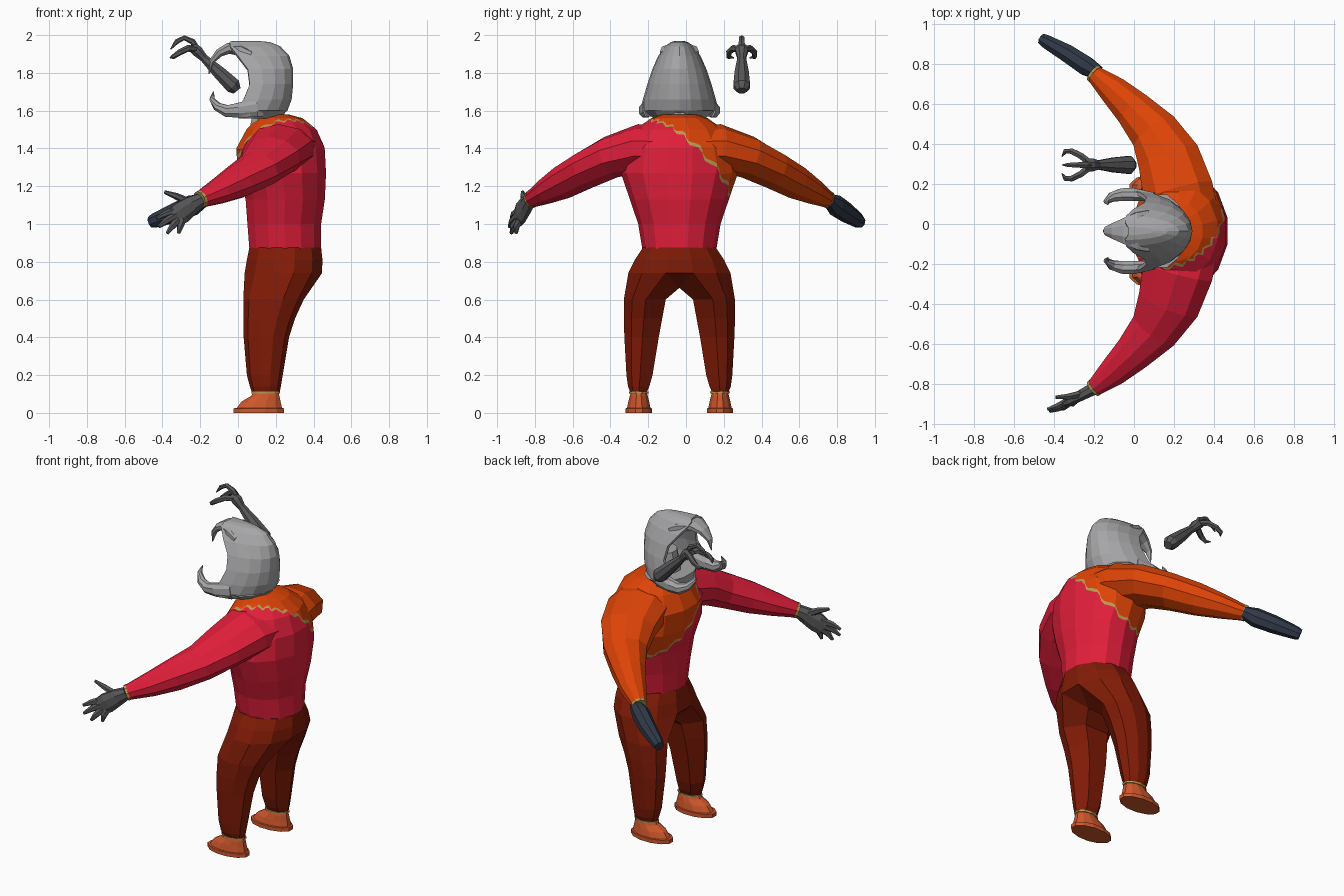
import bpy, bmesh
from math import cos, sin, pi, atan2, radians
from mathutils import Vector

cube = bpy.data.objects.get("Cube")
if cube:
    bpy.data.objects.remove(cube)

MID = -0.035          # the body's plane of symmetry in y
UP = Vector((0, 0, 1))


def material(name, r, g, b):
    m = bpy.data.materials.new(name)
    m.use_nodes = True
    m.diffuse_color = (r, g, b, 1)
    m.node_tree.nodes["Principled BSDF"].inputs["Base Color"].default_value = (r, g, b, 1)
    return m


RED = material("crimson cloth", .75, .013, .042)
ORANGE = material("orange cloth", .73, .057, .002)
BROWN = material("rust trousers", .22, .011, .002)
SHOE = material("shoe leather", .62, .095, .025)
GREY = material("pale metal", .38, .38, .39)
DARK = material("dark grey", .1, .1, .105)
NAVY = material("dark slate", .03, .041, .065)
GOLD = material("gold trim", .5, .33, .08)


def finish(name, bm, *mats):
    bmesh.ops.recalc_face_normals(bm, faces=bm.faces)
    me = bpy.data.meshes.new(name)
    bm.to_mesh(me)
    bm.free()
    for m in mats:
        me.materials.append(m)
    ob = bpy.data.objects.new(name, me)
    bpy.context.collection.objects.link(ob)
    return ob


def bridge(bm, loops):
    for a, b in zip(loops, loops[1:]):
        for i in range(len(a)):
            j = (i + 1) % len(a)
            bm.faces.new((a[i], a[j], b[j], b[i]))


def loft(rings, n):
    """Skin capped rings given as (centre, half axis, half axis)."""
    bm = bmesh.new()
    angles = [2 * pi * (i + .5) / n for i in range(n)]
    loops = [[bm.verts.new(c + u * cos(a) + v * sin(a)) for a in angles] for c, u, v in rings]
    bridge(bm, loops)
    bm.faces.new(loops[0])
    bm.faces.new(loops[-1])
    return bm


def stack(rows, y=MID, n=12):
    """Level rings given as (z, x, half depth, half width)."""
    return loft([(Vector((x, y, z)), Vector((rx, 0, 0)), Vector((0, ry, 0)))
                 for z, x, rx, ry in rows], n)


def tube(path, n=8):
    """Rings across a path of (x, y, z, half width, half height)."""
    pts = [Vector(p[:3]) for p in path]
    rings = []
    for i, p in enumerate(path):
        t = (pts[min(i + 1, len(pts) - 1)] - pts[max(i - 1, 0)]).normalized()
        u = t.cross(UP).normalized()
        rings.append((pts[i], u * p[3], u.cross(t) * p[4]))
    return loft(rings, n)


def sided(path, s, y=MID):
    return [(x, y + s * d, *rest) for x, d, *rest in path]


# Torso, split by a slanted wavy gold hem into tunic and mantle
bm = stack([(.86, .25, .194, .195), (1.0, .245, .2, .218), (1.13, .25, .215, .262),
            (1.27, .235, .237, .31), (1.4, .225, .24, .295), (1.5, .23, .19, .235),
            (1.56, .22, .125, .15), (1.58, .2, .07, .09)], n=14)
normal = Vector((-.5, .95, 1)).normalized()
origin = Vector((0, 0, 1.23))
BAND = .014


def height_over_hem(co):
    return (co - origin).dot(normal)


cut = []
for offset in (0, BAND):
    bmesh.ops.bisect_plane(bm, geom=bm.verts[:] + bm.edges[:] + bm.faces[:],
                           plane_co=origin + normal * offset, plane_no=normal)
for f in bm.faces:
    h = height_over_hem(f.calc_center_median())
    f.material_index = 0 if h < 0 else 2 if h < BAND else 1


def on_hem(v):
    h = height_over_hem(v.co)
    return min(abs(h), abs(h - BAND)) < 1e-4


hem_edges = [e for e in bm.edges if all(on_hem(v) for v in e.verts)
             and abs(height_over_hem(e.verts[0].co) - height_over_hem(e.verts[1].co)) < 1e-4]
bmesh.ops.subdivide_edges(bm, edges=hem_edges, cuts=3)
bm.normal_update()
for v in [v for v in bm.verts if on_hem(v)]:
    slide = (normal - v.normal * normal.dot(v.normal)).normalized()
    v.co += slide * .014 * sin(17 * atan2(v.co.y - MID, v.co.x - .24))
finish("torso", bm, RED, ORANGE, GOLD)

# Trousers: one seat that forks into two legs around a crotch edge
seat = [(.875, .25, .197, .2), (.81, .247, .207, .245), (.74, .24, .212, .28)]
leg = [(.6, .188, .16, .122, .178), (.5, .165, .137, .112, .188), (.4, .15, .12, .1, .196),
       (.2, .142, .095, .076, .208), (.14, .145, .082, .062, .213), (.105, .147, .073, .046, .215)]
leg_angles = [radians(a) for a in (0, 36, 72, 108, 144, 180, 240, 300)]
bm = bmesh.new()
loops = [[bm.verts.new((x + rx * cos(pi * (i + .5) / 6), MID + ry * sin(pi * (i + .5) / 6), z))
          for i in range(12)] for z, x, rx, ry in seat]
bridge(bm, loops)
bm.faces.new(loops[0])
hip = loops[-1]
front, back = [bm.verts.new((x, MID, .662)) for x in (.12, .31)]
bm.faces.new((hip[5], hip[6], front))
bm.faces.new((hip[11], hip[0], back))
for s, top in ((1, hip[:6]), (-1, hip[:5:-1])):
    rings = [top + [front, back]]
    for z, x, rx, ry, off in leg:
        rings.append([bm.verts.new((x + rx * cos(a), MID + s * (off + ry * sin(a)), z))
                      for a in leg_angles])
    bridge(bm, rings)
    bm.faces.new(rings[-1])
finish("trousers", bm, BROWN)

# Sleeves, shoes and trims on both sides
arm = [(.25, .08, 1.4, .18, .12), (.22, .2, 1.4, .185, .13), (.175, .36, 1.355, .165, .113),
       (.105, .49, 1.288, .13, .102), (.0, .605, 1.226, .1, .093),
       (-.1, .7, 1.175, .077, .07), (-.2, .785, 1.13, .044, .045)]
shoe = [(0, .11, .138, .072), (.024, .11, .138, .072), (.026, .113, .124, .064),
        (.06, .122, .107, .057), (.09, .145, .077, .049), (.12, .148, .064, .041)]
for s, side, cloth in ((1, "left", ORANGE), (-1, "right", RED)):
    finish(side + "_sleeve", tube(sided(arm, s), 10), cloth)
    foot_y = MID + s * .215
    finish(side + "_shoe", stack(shoe, foot_y), SHOE)
    finish(side + "_ankle_trim", stack([(.102, .147, .079, .051), (.113, .147, .079, .052)],
                                       foot_y, 10), GOLD)
    finish(side + "_cuff_trim", tube(sided([(-.193, .779, 1.133, .048, .049),
                                            (-.204, .788, 1.128, .046, .047)], s), 10), GOLD)

# Left gauntlet, a closed tapered sheath
finish("left_gauntlet", tube([(-.18, .755, 1.127, .038, .036), (-.24, .79, 1.10, .052, .057),
                              (-.33, .85, 1.06, .048, .054), (-.44, .912, 1.018, .036, .04),
                              (-.462, .925, 1.008, .028, .032)]), NAVY)

# Right hand with fingers and thumb
finish("right_palm", tube([(-.2, -.822, 1.128, .034, .038), (-.25, -.848, 1.097, .03, .054),
                           (-.3, -.875, 1.06, .026, .064), (-.34, -.892, 1.03, .018, .055)]), DARK)
fingers = [((-.325, -.88, 1.075), (-.43, -.925, 1.03)), ((-.33, -.89, 1.045), (-.42, -.935, .985)),
           ((-.32, -.89, 1.02), (-.375, -.925, .95)), ((-.295, -.88, 1.02), (-.315, -.9, .95)),
           ((-.25, -.845, 1.11), (-.39, -.865, 1.17))]
for i, (a, b) in enumerate(fingers):
    m = Vector(a).lerp(Vector(b), .55) + Vector((0, -.006, .004))
    finish("right_thumb" if i == 4 else f"right_finger_{i + 1}",
           tube([(*a, .02, .023), (*m, .017, .018), (*b, .009, .009)], 6), DARK)

# Neck
finish("neck", stack([(1.52, .155, .095, .1), (1.62, .165, .085, .085), (1.72, .18, .08, .08)], n=10), GREY)

# Helmet shell, open at the face: (z, back x, half width, front edge x)
rows = [(1.568, .22, .2, -.01), (1.6, .262, .207, -.01), (1.66, .284, .193, .03),
        (1.74, .292, .17, .062), (1.82, .292, .143, .052), (1.89, .272, .112, .0),
        (1.94, .225, .076, -.04), (1.963, .17, .045, -.045), (1.97, .1, .02, -.03)]
bm = bmesh.new()
turns = [pi / 2 * j / 5 for j in range(-5, 6)]
grid = [[bm.verts.new((edge + (rear - edge) * cos(a), MID + half * sin(a), z)) for a in turns]
        for z, rear, half, edge in rows]
for a, b in zip(grid, grid[1:]):
    for i in range(len(a) - 1):
        bm.faces.new((a[i], a[i + 1], b[i + 1], b[i]))
bm.faces.new(grid[-1])
helmet = finish("helmet_shell", bm, GREY)
thick = helmet.modifiers.new("thickness", "SOLIDIFY")
thick.thickness = .02
thick.offset = -1

# Helmet collar and its curved horns
finish("helmet_collar", stack([(1.558, .11, .11, .14), (1.6, .13, .13, .19)]), GREY)
finish("helmet_crest_horn", tube([(.07, MID, 1.9, .112, .03), (.01, MID, 1.925, .1, .038),
                                  (-.05, MID, 1.93, .07, .032), (-.1, MID, 1.905, .044, .024),
                                  (-.14, MID, 1.86, .023, .015), (-.153, MID, 1.795, .003, .003)]), GREY)
for s, side in ((1, "left"), (-1, "right")):
    finish(side + "_jaw_horn", tube(sided([(.1, .17, 1.615, .024, .052), (.0, .182, 1.602, .035, .042),
                                           (-.06, .182, 1.598, .034, .034), (-.11, .17, 1.622, .026, .024),
                                           (-.138, .147, 1.662, .015, .014),
                                           (-.13, .132, 1.7, .003, .003)], s)), GREY)

# Floating claw tool
TY = .295
finish("claw_handle", tube([(-.005, TY, 1.705, .028, .025), (-.025, TY, 1.73, .048, .045),
                            (-.1, TY, 1.802, .04, .037), (-.18, TY, 1.878, .024, .023),
                            (-.215, TY, 1.915, .036, .032), (-.245, TY, 1.938, .028, .026)]), DARK)
finish("claw_middle_prong", tube([(-.215, TY, 1.92, .02, .018), (-.24, TY, 1.965, .018, .016),
                                  (-.285, TY, 1.986, .015, .013), (-.325, TY, 1.965, .012, .013),
                                  (-.357, TY, 1.925, .003, .003)], 6), DARK)
prong = [(-.22, .01, 1.925, .02, .018), (-.265, .045, 1.93, .018, .018),
         (-.31, .068, 1.908, .016, .016), (-.343, .068, 1.885, .013, .013),
         (-.36, .042, 1.88, .003, .003)]
for s, side in ((1, "left"), (-1, "right")):
    finish(f"claw_{side}_prong", tube(sided(prong, s, TY), 6), DARK)
